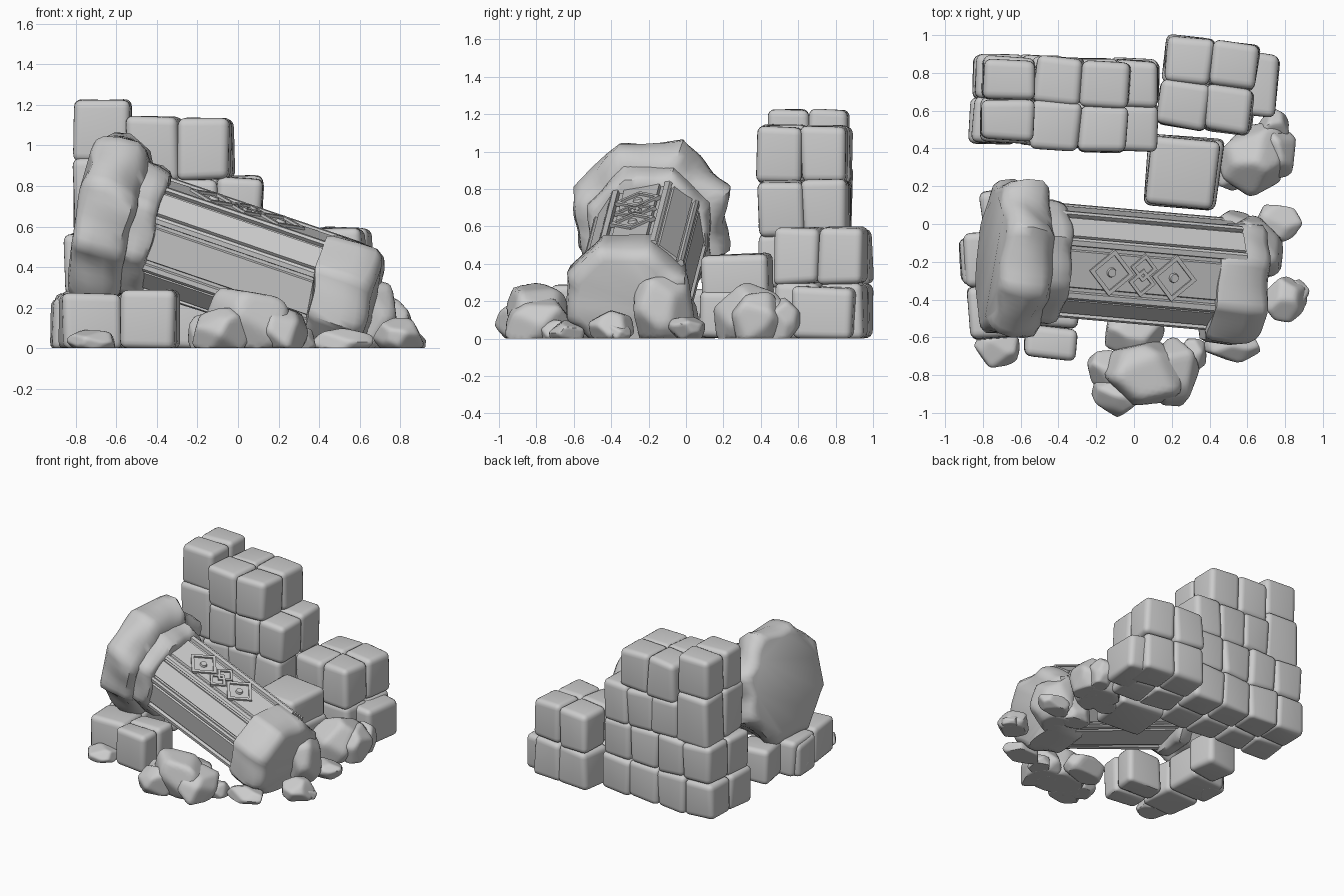
import bpy, bmesh, math, random
from mathutils import Vector, Matrix, noise

random.seed(4)
if "Cube" in bpy.data.objects:
    bpy.data.objects.remove(bpy.data.objects["Cube"], do_unlink=True)

stone = bpy.data.materials.new("grey stone")
stone.use_nodes = True
stone.diffuse_color = (0.6, 0.6, 0.6, 1)
stone.node_tree.nodes["Principled BSDF"].inputs["Base Color"].default_value = (0.6, 0.6, 0.6, 1)


def finish(name, bm, angle=40, matrix=Matrix()):
    """Turn a bmesh into a shaded stone object that never sinks below the ground."""
    bm.transform(matrix)
    for v in bm.verts:
        v.co.z = max(v.co.z, 0)
    bmesh.ops.recalc_face_normals(bm, faces=bm.faces)
    mesh = bpy.data.meshes.new(name)
    bm.to_mesh(mesh)
    bm.free()
    mesh.materials.append(stone)
    mesh.shade_smooth()
    mesh.set_sharp_from_angle(angle=math.radians(angle))
    obj = bpy.data.objects.new(name, mesh)
    bpy.context.collection.objects.link(obj)


def blocks(name, low, high, cells, yaw=0.0):
    """A stack of worn rounded bricks filling a box."""
    low, high = Vector(low), Vector(high)
    mid, span = (low + high) / 2, high - low
    size = Vector([s / c for s, c in zip(span, cells)])
    whole = bmesh.new()
    for i in range(cells[0]):
        for j in range(cells[1]):
            for k in range(cells[2]):
                brick = bmesh.new()
                bmesh.ops.create_cube(brick, size=1)
                place = Vector([(n + 0.5) * s for n, s in zip((i, j, k), size)]) - span / 2
                for v in brick.verts:
                    wear = Vector([random.uniform(-0.012, 0.012) for _ in range(3)])
                    v.co = v.co * size * 1.02 + place + wear
                bmesh.ops.bevel(brick, geom=brick.edges[:], offset=0.042, segments=4,
                                profile=0.55, affect='EDGES')
                part = bpy.data.meshes.new("brick")
                brick.to_mesh(part)
                brick.free()
                whole.from_mesh(part)
                bpy.data.meshes.remove(part)
    place = Matrix.Translation(mid) @ Matrix.Rotation(math.radians(yaw), 4, 'Z')
    finish(name, whole, 50, place)


def rock(name, centre, radii, facets=16):
    """A chunky boulder: a sphere pressed into softly rounded random facets."""
    golden = math.pi * (3 - math.sqrt(5))
    spin = random.uniform(0, math.tau)
    planes = []
    for i in range(facets):
        z = 1 - 2 * (i + 0.5) / facets
        r = math.sqrt(1 - z * z)
        jitter = Vector([random.uniform(-0.25, 0.25) for _ in range(3)])
        normal = Vector((r * math.cos(i * golden + spin), r * math.sin(i * golden + spin), z)) + jitter
        planes.append(normal.normalized() / random.uniform(0.8, 1.05))
    bm = bmesh.new()
    bmesh.ops.create_icosphere(bm, subdivisions=4, radius=1)
    for v in bm.verts:
        press = sum(max(0, v.co.dot(p)) ** 22 for p in planes) ** (1 / 22)
        v.co = Vector(centre) + v.co / press * Vector(radii)
    finish(name, bm, 45)


def loft(name, rings, matrix, angle=35):
    """Skin closed rings of equal length and cap both ends."""
    bm = bmesh.new()
    loops = [[bm.verts.new(p) for p in ring] for ring in rings]
    n = len(loops[0])
    for a, b in zip(loops, loops[1:]):
        for i in range(n):
            bm.faces.new((a[i], a[(i + 1) % n], b[(i + 1) % n], b[i]))
    bm.faces.new(loops[0])
    bm.faces.new(loops[-1])
    finish(name, bm, angle, matrix)


# Fallen column frame: local x runs along the shaft, local z is its upper side
axis = Vector((0.85, -0.075, -0.29)).normalized()
side = Vector((0, 0, 1)).cross(axis).normalized()
up = axis.cross(side)
frame = Matrix((axis, side, up)).transposed().to_4x4()
frame.translation = (-0.35, -0.195, 0.54)
# The shaft has rolled a little towards the front
rolled = frame @ Matrix.Rotation(math.radians(9), 4, 'X')

# Shaft: eight sided with ribbed corners and sunken panels
quarter = [(0.155, 0.27), (0.285, 0.13)]
corners = [Vector(c) for c in quarter]
corners += [Vector((y, -z)) for y, z in reversed(quarter)]
corners += [Vector((-y, -z)) for y, z in quarter]
corners += [Vector((-y, z)) for y, z in reversed(quarter)]
section = []
for i, a in enumerate(corners):
    b = corners[(i + 1) % len(corners)]
    inward = -((a + b) / 2).normalized()
    for t, depth in ((0, 0), (0.09, 0), (0.11, 0.022), (0.17, 0.022), (0.19, 0.006),
                     (0.81, 0.006), (0.83, 0.022), (0.89, 0.022), (0.91, 0)):
        section.append(a.lerp(b, t) + inward * depth)
loft("column_shaft", [[(x, p.x, p.y) for p in section] for x in (-0.15, 0.9)], rolled, 25)


def worn_ring(x, radius, wide, rough, lean, shift, count=64):
    """One chipped, roughly eight sided ring around the column."""
    ring = []
    for i in range(count):
        a = math.tau * i / count
        turn = (a + math.pi / 8) % (math.pi / 4) - math.pi / 8
        r = radius * 0.96 / math.cos(turn)
        p = Vector((x, math.cos(a) * r * wide, math.sin(a) * r))
        chip = noise.noise(p * 6 + Vector((3, 1, 7)))
        ring.append((x - lean * p.z + chip * 0.03, p.y * (1 + rough * chip) + shift,
                     p.z * (1 + rough * chip)))
    return ring


def collar(name, profile, wide, rough, lean, shift):
    loft(name, [worn_ring(x, r, wide, rough, lean, shift) for x, r in profile], frame, 45)


collar("column_capital", [(-0.43, 0.36), (-0.42, 0.39), (-0.39, 0.415), (-0.32, 0.425),
                          (-0.24, 0.415), (-0.19, 0.39), (-0.16, 0.34)], 1.0, 0.11, 0.11, -0.015)
collar("capital_neck", [(-0.22, 0.34), (-0.12, 0.345), (-0.07, 0.335), (-0.05, 0.315), (-0.05, 0.27)],
       0.98, 0.08, 0.08, -0.01)
collar("column_foot", [(0.79, 0.25), (0.795, 0.285), (0.83, 0.3), (0.95, 0.302),
                       (1.03, 0.295), (1.07, 0.27), (1.08, 0.23)], 1.1, 0.07, 0.12, -0.045)


def diamond(name, x, y, outer, inner):
    """A raised diamond outline on the upper panel."""
    bm = bmesh.new()
    loops = []
    for size, z in ((outer, 0.255), (outer, 0.277), (inner, 0.277), (inner, 0.255)):
        loops.append([bm.verts.new((x + size * math.cos(i * math.pi / 2),
                                    y + size * math.sin(i * math.pi / 2), z)) for i in range(4)])
    for a, b in zip(loops, loops[1:] + loops[:1]):
        for i in range(4):
            bm.faces.new((a[i], a[(i + 1) % 4], b[(i + 1) % 4], b[i]))
    finish(name, bm, 20, rolled)


# Carved ornament with a round stud in each large diamond
for label, x in (("upper", 0.16), ("lower", 0.51)):
    diamond(label + "_diamond", x, 0, 0.125, 0.095)
    bm = bmesh.new()
    bmesh.ops.create_cone(bm, cap_ends=True, segments=16, radius1=0.028, radius2=0.022, depth=0.02,
                          matrix=Matrix.Translation((x, 0, 0.268)))
    finish(label + "_stud", bm, 30, rolled)
for label, y in (("left", 0.04), ("right", -0.04)):
    diamond(label + "_link", 0.335, y, 0.075, 0.05)

# Ruined stepped wall
blocks("wall_base", (-0.86, 0.42, 0), (0.12, 0.88, 0.28), (4, 2, 1), -2)
blocks("wall_second_course", (-0.84, 0.41, 0.27), (0.1, 0.88, 0.56), (4, 2, 1), -3)
blocks("wall_third_course", (-0.54, 0.4, 0.55), (0.12, 0.87, 0.84), (3, 2, 1), -2)
blocks("wall_fourth_course", (-0.53, 0.39, 0.83), (-0.03, 0.87, 1.135), (2, 2, 1), -4)
blocks("wall_corner", (-0.8, 0.43, 0.55), (-0.53, 0.88, 0.93), (1, 2, 1), -2)
blocks("wall_top", (-0.8, 0.45, 0.92), (-0.53, 0.87, 1.22), (1, 2, 1), -2)
blocks("end_stack", (0.15, 0.5, 0), (0.64, 0.97, 0.59), (2, 2, 2), -7)
blocks("end_low_block", (0.56, 0.58, 0), (0.76, 0.9, 0.27), (1, 1, 1), -6)
blocks("loose_block_lower", (0.07, 0.09, 0), (0.45, 0.46, 0.26), (1, 1, 1), -6)
blocks("loose_block_upper", (0.08, 0.1, 0.2), (0.43, 0.45, 0.45), (1, 1, 1), -6)

# Broken bricks under the capital
blocks("left_bricks", (-0.88, -0.6, 0), (-0.59, -0.05, 0.27), (1, 2, 1), 3)
blocks("far_left_brick", (-0.92, -0.31, 0), (-0.74, -0.08, 0.25), (1, 1, 1), 4)
blocks("front_bricks", (-0.58, -0.71, 0), (-0.3, -0.38, 0.28), (1, 2, 1), -3)
blocks("rear_brick", (-0.8, -0.05, 0), (-0.55, 0.18, 0.26), (1, 1, 1), 8)

# Boulders and rubble
for name, centre, radii in (
        ("front_boulder", (0.06, -0.79, 0.11), (0.22, 0.17, 0.2)),
        ("front_boulder_tip", (-0.09, -0.89, 0.07), (0.13, 0.11, 0.12)),
        ("front_boulder_side", (0.21, -0.8, 0.08), (0.13, 0.17, 0.14)),
        ("front_boulder_left", (-0.15, -0.77, 0.06), (0.1, 0.1, 0.11)),
        ("front_boulder_back", (-0.01, -0.58, 0.07), (0.17, 0.11, 0.11)),
        ("front_pebble", (0.31, -0.69, 0.03), (0.07, 0.08, 0.07)),
        ("foot_pebble", (0.52, -0.63, 0.03), (0.15, 0.09, 0.07)),
        ("foot_boulder", (0.63, -0.12, 0.16), (0.16, 0.17, 0.21)),
        ("foot_boulder_back", (0.53, -0.03, 0.09), (0.12, 0.1, 0.15)),
        ("right_pebble", (0.8, -0.4, 0.05), (0.11, 0.12, 0.09)),
        ("right_pebble_tip", (0.86, -0.36, 0.03), (0.06, 0.07, 0.05)),
        ("rear_pebble", (0.76, 0.01, 0.05), (0.13, 0.1, 0.07)),
        ("wall_boulder", (0.63, 0.34, 0.12), (0.19, 0.17, 0.17)),
        ("wall_boulder_front", (0.52, 0.28, 0.07), (0.1, 0.11, 0.12)),
        ("wall_boulder_side", (0.75, 0.38, 0.09), (0.11, 0.14, 0.14)),
        ("wall_boulder_back", (0.74, 0.5, 0.08), (0.08, 0.1, 0.13)),
        ("left_pebble", (-0.72, -0.66, 0.03), (0.12, 0.09, 0.06)),
        ("left_back_pebble", (-0.85, -0.18, 0.05), (0.07, 0.1, 0.09))):
    rock(name, centre, radii)
